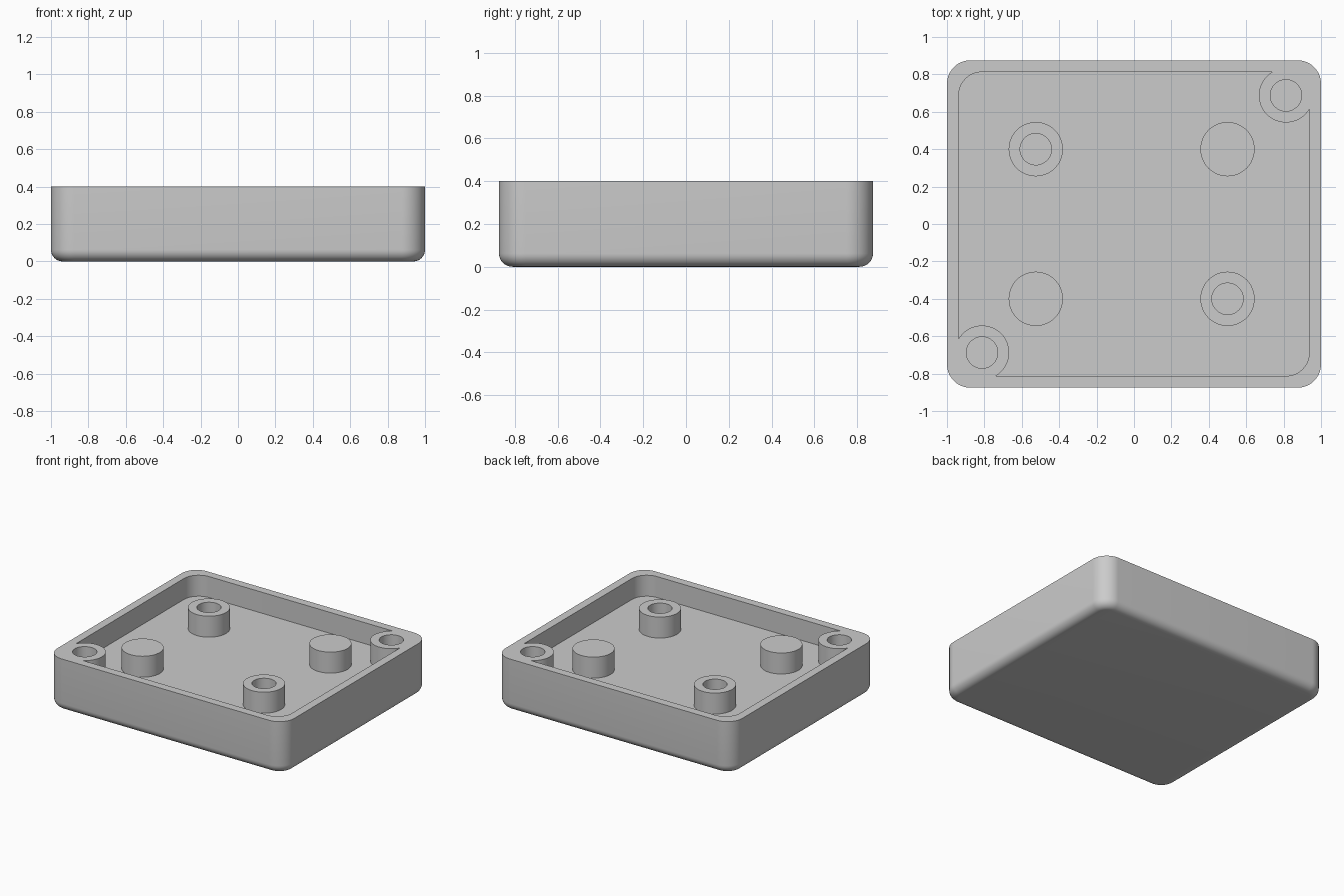
import bpy
import bmesh
from mathutils import Matrix, Vector

cube = bpy.data.objects.get("Cube")
if cube:
    bpy.data.objects.remove(cube, do_unlink=True)

# Main dimensions
HALF_X, HALF_Y, HEIGHT = 1.0, 0.875, 0.4
WALL, CORNER, FILLET = 0.0625, 0.125, 0.0625
FLOOR = 0.24
POST_R, HOLE_R = 0.145, 0.084

grey = bpy.data.materials.new("light grey plastic")
grey.use_nodes = True
colour = (0.6, 0.6, 0.6, 1)
grey.diffuse_color = colour
grey.node_tree.nodes["Principled BSDF"].inputs["Base Color"].default_value = colour


def finish(name, bm):
    bmesh.ops.recalc_face_normals(bm, faces=bm.faces)
    mesh = bpy.data.meshes.new(name)
    bm.to_mesh(mesh)
    bm.free()
    mesh.materials.append(grey)
    obj = bpy.data.objects.new(name, mesh)
    bpy.context.collection.objects.link(obj)
    return obj


def rounded_block(name, hx, hy, z0, z1, fillet=0):
    """Block with round vertical corners and an optional bottom fillet."""
    bm = bmesh.new()
    bmesh.ops.create_cube(bm, size=2)
    for v in bm.verts:
        v.co = Vector((v.co.x * hx, v.co.y * hy, z1 if v.co.z > 0 else z0))
    upright = [e for e in bm.edges if abs(e.verts[0].co.z - e.verts[1].co.z) > 0.01]
    bmesh.ops.bevel(bm, geom=upright, offset=CORNER, segments=16, profile=0.5, affect='EDGES')
    if fillet:
        bottom = [e for e in bm.edges if all(abs(v.co.z - z0) < 1e-4 for v in e.verts)]
        bmesh.ops.bevel(bm, geom=bottom, offset=fillet, segments=8, profile=0.5, affect='EDGES')
    return finish(name, bm)


def cylinder(name, x, y, z0, z1, radius):
    bm = bmesh.new()
    bmesh.ops.create_cone(bm, cap_ends=True, segments=64, radius1=radius, radius2=radius,
                          depth=z1 - z0, matrix=Matrix.Translation((x, y, (z0 + z1) / 2)))
    return finish(name, bm)


def cut(obj, cutter):
    """Subtract the cutter from the object, then discard it."""
    mod = obj.modifiers.new("cut", 'BOOLEAN')
    mod.operation = 'DIFFERENCE'
    mod.solver = 'EXACT'
    mod.object = cutter
    cutter.hide_render = True
    with bpy.context.temp_override(object=obj, active_object=obj):
        bpy.ops.object.modifier_apply(modifier=mod.name)
    bpy.data.objects.remove(cutter, do_unlink=True)


def drill(obj, x, y):
    cut(obj, cylinder("hole_cutter", x, y, FLOOR + 0.001, HEIGHT + 0.1, HOLE_R))


# Tray body, with the cavity leaving a solid boss in two opposite corners
tray = rounded_block("tray_body", HALF_X, HALF_Y, 0, HEIGHT, FILLET)
cavity = rounded_block("cavity_cutter", HALF_X - WALL, HALF_Y - WALL, FLOOR, HEIGHT + 0.1)
bosses = [(s * (HALF_X - WALL - CORNER), s * (HALF_Y - WALL - CORNER)) for s in (-1, 1)]
for x, y in bosses:
    cut(cavity, cylinder("boss_cutter", x, y, FLOOR - 0.1, HEIGHT + 0.2, POST_R))
cut(tray, cavity)
for x, y in bosses:
    drill(tray, x, y)
parts = [tray]

# Four standing posts, two of them drilled
for name, x, y, drilled in (("back_right_post", -0.525, 0.4, True),
                            ("back_left_post", 0.5, 0.4, False),
                            ("front_right_post", -0.525, -0.4, False),
                            ("front_left_post", 0.5, -0.4, True)):
    post = cylinder(name, x, y, FLOOR - 0.02, HEIGHT, POST_R)
    if drilled:
        drill(post, x, y)
    parts.append(post)

# Smooth curved walls, crisp rims
bpy.ops.object.select_all(action='DESELECT')
for part in parts:
    part.select_set(True)
bpy.context.view_layer.objects.active = tray
bpy.ops.object.shade_smooth_by_angle(angle=0.6)
